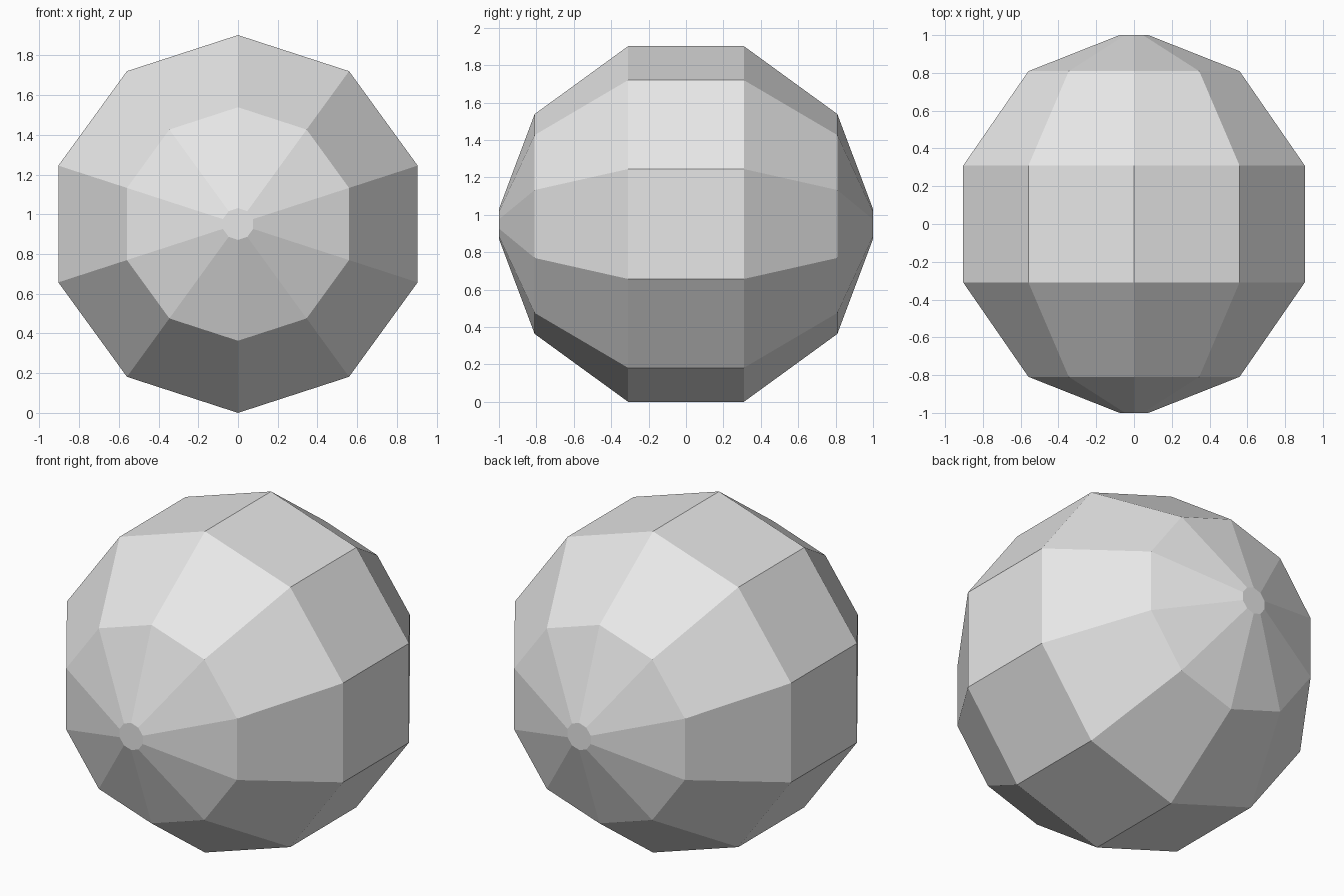
import bpy
import bmesh
from math import cos, sin, pi

cube = bpy.data.objects.get("Cube")
if cube:
    bpy.data.objects.remove(cube, do_unlink=True)

SIDES = 10
RADIUS = sin(0.4 * pi)  # widest ring, also the height of the axis

# Half profile as (y, radius), mirrored from front to back
half = [(-1.0, 0.08), (-cos(0.2 * pi), sin(0.2 * pi)), (-cos(0.4 * pi), RADIUS)]
profile = half + [(-y, r) for y, r in reversed(half)]

# Single plain material
grey = bpy.data.materials.new("light_grey")
grey.use_nodes = True
colour = (0.8, 0.8, 0.8, 1.0)
grey.diffuse_color = colour
grey.node_tree.nodes["Principled BSDF"].inputs["Base Color"].default_value = colour

# Faceted ball: ten-sided rings around the y axis, one corner at the top
bm = bmesh.new()
rings = []
for y, r in profile:
    angles = [2 * pi * i / SIDES for i in range(SIDES)]
    rings.append([bm.verts.new((r * sin(a), y, RADIUS + r * cos(a))) for a in angles])

for lower, upper in zip(rings, rings[1:]):
    for i in range(SIDES):
        j = (i + 1) % SIDES
        bm.faces.new((lower[i], lower[j], upper[j], upper[i]))

# Small flat caps at both poles
bm.faces.new(rings[0])
bm.faces.new(rings[-1])
bmesh.ops.recalc_face_normals(bm, faces=bm.faces)

mesh = bpy.data.meshes.new("faceted_ball")
bm.to_mesh(mesh)
bm.free()
mesh.materials.append(grey)
ball = bpy.data.objects.new("faceted_ball", mesh)
bpy.context.scene.collection.objects.link(ball)
